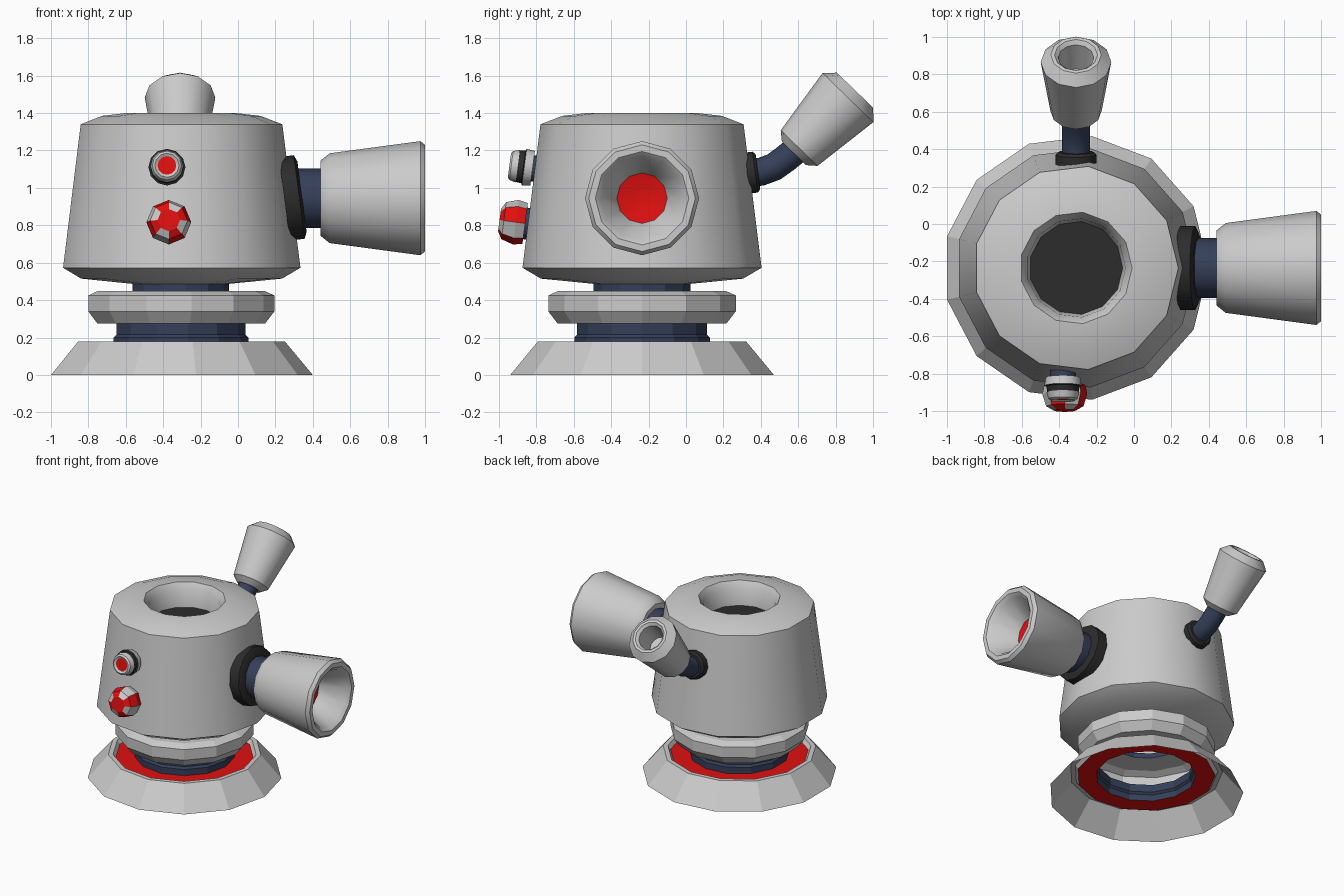
import bpy, bmesh
from math import sin, cos, tau, radians
from mathutils import Vector

if "Cube" in bpy.data.objects:
    bpy.data.objects.remove(bpy.data.objects["Cube"])

CX, CY = -0.31, -0.235


def material(name, colour):
    m = bpy.data.materials.new(name)
    m.diffuse_color = (*colour, 1)
    m.use_nodes = True
    m.node_tree.nodes["Principled BSDF"].inputs["Base Color"].default_value = m.diffuse_color
    return m


RED = material("red", (0.75, 0.005, 0.005))
BLUE = material("slate_blue", (0.035, 0.05, 0.1))
DARK = material("dark_rubber", (0.025, 0.025, 0.025))


def lathe(name, profile, mat=None, origin=(CX, CY, 0), axis=None, sides=13,
          smooth=True, keep=lambda i: True):
    """Revolve (radius, height) points about an axis; radius 0 closes to a point."""
    bm = bmesh.new()
    rings = []
    for r, h in profile:
        if r == 0:
            rings.append([bm.verts.new((0, 0, h))] * sides)
        else:
            rings.append([bm.verts.new((r * cos(tau * i / sides), r * sin(tau * i / sides), h))
                          for i in range(sides)])
    for a, b in zip(rings, rings[1:]):
        for i in range(sides):
            if keep(i):
                j = (i + 1) % sides
                quad = list(dict.fromkeys((a[i], a[j], b[j], b[i])))
                bm.faces.new(quad)
    bmesh.ops.recalc_face_normals(bm, faces=bm.faces)
    mesh = bpy.data.meshes.new(name)
    bm.to_mesh(mesh)
    bm.free()
    if smooth:
        mesh.shade_smooth()
        mesh.set_sharp_from_angle(angle=radians(36))
    if mat:
        mesh.materials.append(mat)
    ob = bpy.data.objects.new(name, mesh)
    bpy.context.collection.objects.link(ob)
    ob.location = origin
    if axis:
        ob.rotation_mode = 'QUATERNION'
        ob.rotation_quaternion = Vector(axis).to_track_quat('Z', 'Y')
    return ob


# Hollow foot with red inset and blue neck
lathe("base_skirt", [(0.71, 0), (0.56, 0.18), (0.525, 0.18), (0.505, 0.15)], smooth=False)
lathe("base_inset", [(0.505, 0.15), (0.365, 0.15)], RED, smooth=False)
lathe("lower_neck", [(0.365, 0.15), (0.365, 0.2), (0.35, 0.215), (0.35, 0.275)], BLUE, smooth=False)
lathe("collar", [(0.35, 0.275), (0.455, 0.275), (0.505, 0.34), (0.505, 0.425),
                 (0.45, 0.45), (0.26, 0.45)], smooth=False)
lathe("upper_neck", [(0.262, 0.45), (0.262, 0.49)], BLUE, smooth=False)

# Tapered main body with recessed opening
lathe("body", [(0.262, 0.487), (0.545, 0.515), (0.644, 0.573), (0.547, 1.34), (0.43, 1.385),
               (0.30, 1.4), (0.265, 1.35), (0.25, 1.22)])
lathe("top_opening_floor", [(0.25, 1.22), (0, 1.22)], DARK)

# Large side nozzle on +x
SIDE = (0, CY, 0.945)
X = (1, 0, 0)
lathe("side_grommet", [(0.225, 0.24), (0.225, 0.32), (0.19, 0.335), (0.14, 0.335)], DARK,
      origin=(0.01, CY, 0.91), axis=(0.991, 0, 0.13), sides=12)
lathe("side_shaft", [(0.16, 0.28), (0.16, 0.46)], BLUE, SIDE, X, 12)
lathe("side_nozzle", [(0.14, 0.44), (0.2, 0.44), (0.24, 0.49), (0.305, 0.975), (0.285, 1.0),
                      (0.25, 1.0), (0.222, 0.975), (0.135, 0.79)], None, SIDE, X, 12)
lathe("side_nozzle_core", [(0.135, 0.79), (0.07, 0.775), (0, 0.77)], RED, SIDE, X, 12)

# Rear bent spout
lathe("rear_grommet", [(0.11, -0.03), (0.11, 0.035), (0.095, 0.05), (0.06, 0.05)], DARK,
      (CX, 0.335, 1.08), (0, 0.991, 0.13), 12)
path = bpy.data.curves.new("rear_pipe", 'CURVE')
path.dimensions = '3D'
path.bevel_depth = 0.075
path.bevel_resolution = 4
pts = [(0.32, 1.08), (0.40, 1.086), (0.47, 1.112), (0.53, 1.155), (0.60, 1.212)]
spline = path.splines.new('POLY')
spline.points.add(len(pts) - 1)
for p, (y, z) in zip(spline.points, pts):
    p.co = (CX, y, z, 1)
spline.use_smooth = True
path.materials.append(BLUE)
bpy.context.collection.objects.link(bpy.data.objects.new("rear_pipe", path))
lathe("rear_nozzle", [(0, -0.04), (0.09, -0.04), (0.137, 0), (0.189, 0.375), (0.135, 0.43),
                      (0.115, 0.43), (0.095, 0.41), (0.08, 0.24), (0, 0.24)],
      None, (CX, 0.605, 1.213), (0, 0.695, 0.719), 12)

# Front knobs, tilted with the body wall
TILT = (0, -0.991, 0.13)
UP, LOW = (-0.38, -0.82, 1.105), (-0.37, -0.86, 0.81)
lathe("upper_knob_shaft", [(0.07, -0.05), (0.07, 0.01)], BLUE, UP, TILT, 12)
lathe("upper_knob_back", [(0.06, 0), (0.093, 0), (0.099, 0.045)], None, UP, TILT, 12)
lathe("upper_knob_band", [(0.099, 0.045), (0.088, 0.05), (0.084, 0.08), (0.088, 0.08)],
      DARK, UP, TILT, 12)
lathe("upper_knob_front", [(0.088, 0.08), (0.078, 0.115), (0.065, 0.125), (0.05, 0.115)],
      None, UP, TILT, 12)
lathe("upper_knob_lamp", [(0.05, 0.115), (0, 0.115)], RED, UP, TILT, 12)

lathe("lower_knob_shaft", [(0.085, -0.05), (0.085, 0.02)], BLUE, LOW, TILT, 12)
shell = [(0.08, 0), (0.11, 0), (0.12, 0.05), (0.1, 0.115), (0.06, 0.138)]
for name, mat, k in (("lower_knob_red_panels", RED, 0), ("lower_knob_grey_panels", None, 1)):
    lathe(name, shell, mat, LOW, TILT, 8, False, lambda i, k=k: i % 2 == k)
lathe("lower_knob_cap", [(0.06, 0.138), (0, 0.138)], RED, LOW, TILT, 8, False)
